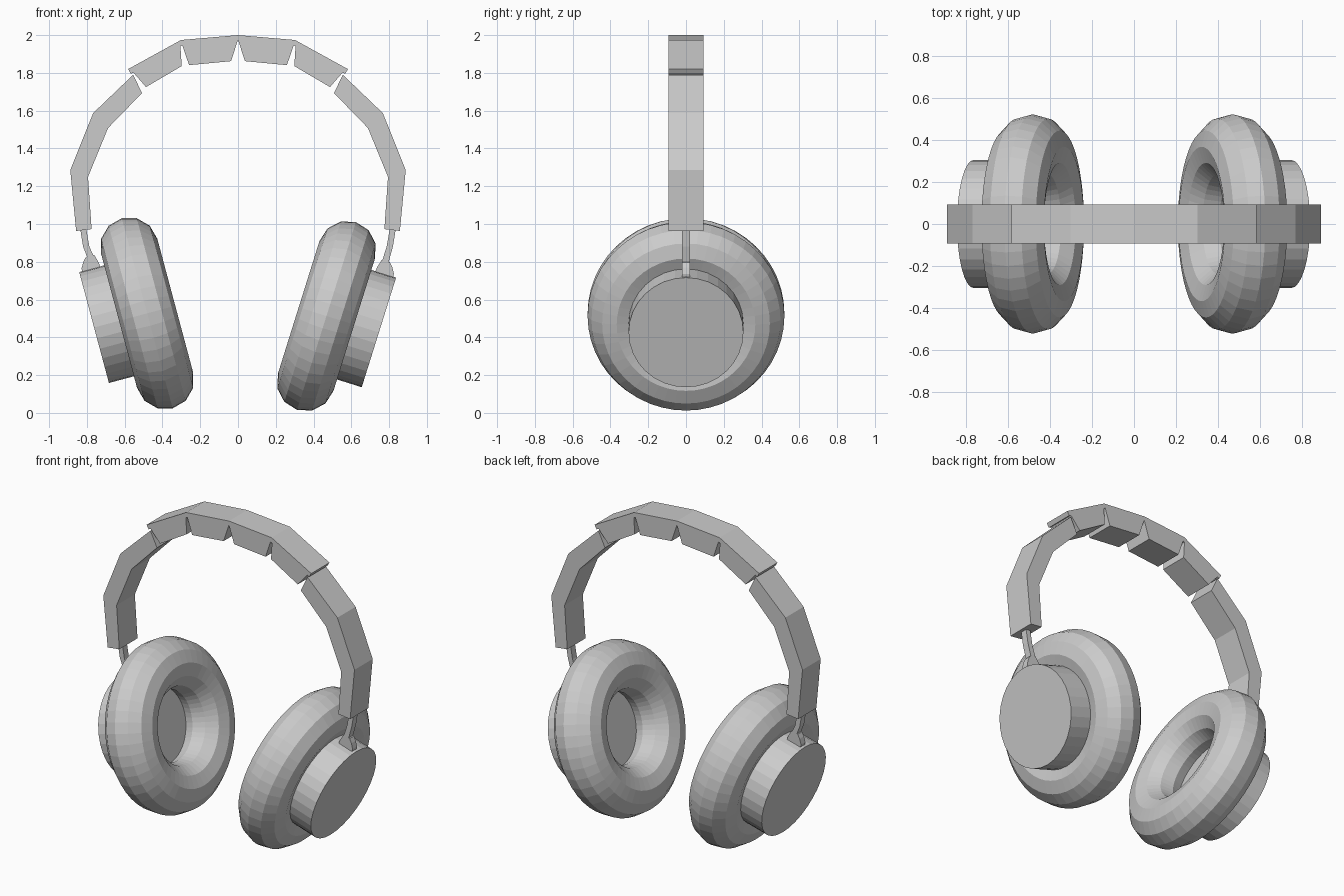
import bpy
import bmesh
import math
from mathutils import Matrix, Vector

if "Cube" in bpy.data.objects:
    bpy.data.objects.remove(bpy.data.objects["Cube"])

grey = bpy.data.materials.new("plain_grey")
grey.use_nodes = True
grey.diffuse_color = (0.6, 0.6, 0.6, 1)
grey.node_tree.nodes["Principled BSDF"].inputs["Base Color"].default_value = (0.6, 0.6, 0.6, 1)


def prism(name, outline, half_width):
    """Extrude an (x, z) outline along y, centred on y = 0."""
    bm = bmesh.new()
    face = bm.faces.new([bm.verts.new((x, -half_width, z)) for x, z in outline])
    new = bmesh.ops.extrude_face_region(bm, geom=[face])["geom"]
    bmesh.ops.translate(bm, vec=(0, 2 * half_width, 0),
                        verts=[g for g in new if isinstance(g, bmesh.types.BMVert)])
    bmesh.ops.recalc_face_normals(bm, faces=bm.faces)
    mesh = bpy.data.meshes.new(name)
    bm.to_mesh(mesh)
    bm.free()
    mesh.materials.append(grey)
    obj = bpy.data.objects.new(name, mesh)
    bpy.context.collection.objects.link(obj)
    return obj


def finish(name, matrix):
    obj = bpy.context.object
    obj.name = name
    obj.matrix_world = matrix
    obj.data.materials.append(grey)


BAND = 0.092

# Thin cover over the top of the headband
top = [(0.582, 1.82), (0.302, 1.974), (0, 2.0)]
under = [(0, 1.972), (0.295, 1.946), (0.567, 1.795)]
prism("headband_cover",
      top + [(-x, z) for x, z in top[-2::-1]] + [(-x, z) for x, z in under[:0:-1]] + under,
      BAND)

# Band arms and wedge-shaped cushions, mirrored
arm = [(0.555, 1.79), (0.767, 1.587), (0.888, 1.286), (0.857, 0.963),
       (0.775, 0.973), (0.794, 1.249), (0.688, 1.508), (0.508, 1.693)]
inner_pad = [(0, 1.975), (0.296, 1.95), (0.259, 1.841), (0.037, 1.862)]
outer_pad = [(0.305, 1.945), (0.555, 1.803), (0.487, 1.725), (0.298, 1.836)]

# Ear cups: side, sign, tilt in degrees, centre of the outer drum face
cups = [("right", -1, 15.0, (-0.762, 0.452)),
        ("left", 1, 17.4, (0.746, 0.426))]

for side, s, tilt, (cx, cz) in cups:
    for part, pts in (("band_arm", arm), ("inner_cushion", inner_pad), ("outer_cushion", outer_pad)):
        prism(f"{side}_{part}", [(s * x, z) for x, z in pts], BAND)

    t = math.radians(tilt)
    inward = Vector((-s * math.cos(t), 0, math.sin(t)))
    up = Vector((s * math.sin(t), 0, math.cos(t)))
    origin = Vector((cx, 0, cz))
    turn = Matrix((up, inward.cross(up), inward)).transposed().to_4x4()

    def place(depth):
        return Matrix.Translation(origin + inward * depth) @ turn

    def local(depth, radius):
        p = origin + inward * depth + up * radius
        return p.x, p.z

    # Ring cushion and drum housing
    bpy.ops.mesh.primitive_torus_add(major_radius=0.367, minor_radius=0.154,
                                     major_segments=48, minor_segments=12)
    finish(f"{side}_ear_cushion", place(0.291))
    bpy.ops.mesh.primitive_cylinder_add(vertices=32, radius=0.304, depth=0.231)
    finish(f"{side}_drum", place(0.1155))

    # Bracket on the drum and the bent stem up to the band
    prism(f"{side}_bracket",
          [local(a, r) for a, r in ((0.015, 0.28), (0.115, 0.28), (0.113, 0.325), (0.1, 0.372),
                                    (0.055, 0.372), (0.035, 0.35), (0.017, 0.32))], 0.022)
    prism(f"{side}_stem",
          [(s * 0.838, 0.99), (s * 0.82, 0.88), local(0.062, 0.36),
           local(0.097, 0.36), (s * 0.787, 0.88), (s * 0.806, 0.99)], 0.022)
